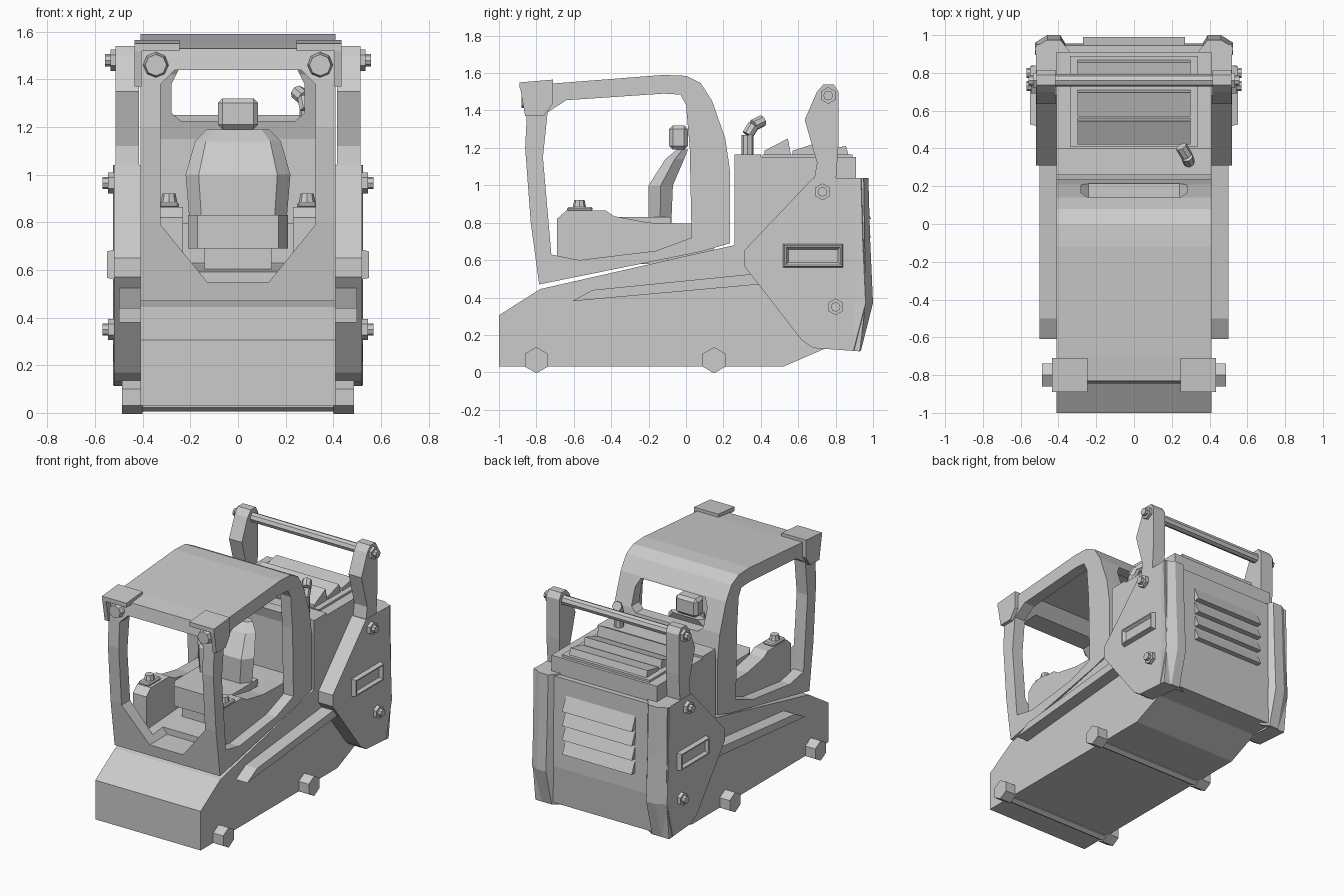
import bpy, bmesh, math
from mathutils import Vector, Matrix

if "Cube" in bpy.data.objects:
    bpy.data.objects.remove(bpy.data.objects["Cube"], do_unlink=True)

GREY = (0.6, 0.6, 0.6, 1)
mat = bpy.data.materials.new("plain grey")
mat.use_nodes = True
mat.diffuse_color = GREY
mat.node_tree.nodes["Principled BSDF"].inputs["Base Color"].default_value = GREY


def finish(name, bm):
    bmesh.ops.recalc_face_normals(bm, faces=bm.faces)
    me = bpy.data.meshes.new(name)
    bm.to_mesh(me)
    bm.free()
    me.materials.append(mat)
    ob = bpy.data.objects.new(name, me)
    bpy.context.collection.objects.link(ob)
    return ob


def prism(name, pts, a, b, axis="x", bevel=0):
    """Extrude a (y,z), (x,z) or (x,y) profile from a to b along x, y or z."""
    place = {"x": lambda p, t: (t, p[0], p[1]),
             "y": lambda p, t: (p[0], t, p[1]),
             "z": lambda p, t: (p[0], p[1], t)}[axis]
    bm = bmesh.new()
    lo, hi = [[bm.verts.new(place(p, t)) for p in pts] for t in (a, b)]
    bm.faces.new(lo)
    bm.faces.new(hi)
    for i in range(len(pts)):
        j = (i + 1) % len(pts)
        bm.faces.new((lo[i], lo[j], hi[j], hi[i]))
    if bevel:
        bmesh.ops.bevel(bm, geom=bm.edges[:], offset=bevel, segments=1, affect="EDGES")
    return finish(name, bm)


def box(name, x, y, z, bevel=0):
    return prism(name, [(y[0], z[0]), (y[1], z[0]), (y[1], z[1]), (y[0], z[1])], *x, bevel=bevel)


def rod(name, p, q, r1, r2=None, sides=6):
    p, q = Vector(p), Vector(q)
    d = q - p
    bm = bmesh.new()
    bmesh.ops.create_cone(bm, cap_ends=True, segments=sides, radius1=r1,
                          radius2=r1 if r2 is None else r2, depth=d.length,
                          matrix=Matrix.Translation((p + q) / 2) @ d.to_track_quat("Z", "Y").to_matrix().to_4x4())
    return finish(name, bm)


def loft(name, rings):
    """Skin a list of equally sized vertex rings and cap both ends."""
    bm = bmesh.new()
    vs = [[bm.verts.new(c) for c in ring] for ring in rings]
    n = len(vs[0])
    for a, b in zip(vs, vs[1:]):
        for i in range(n):
            bm.faces.new((a[i], a[(i + 1) % n], b[(i + 1) % n], b[i]))
    bm.faces.new(vs[0])
    bm.faces.new(vs[-1])
    return finish(name, bm)


def cut(ob, cutters):
    for c in cutters:
        c.hide_render = True
        m = ob.modifiers.new("opening", "BOOLEAN")
        m.operation, m.object, m.solver = "DIFFERENCE", c, "EXACT"
    bpy.context.view_layer.update()
    me = bpy.data.meshes.new_from_object(ob.evaluated_get(bpy.context.evaluated_depsgraph_get()))
    ob.modifiers.clear()
    ob.data = me
    for c in cutters:
        bpy.data.objects.remove(c, do_unlink=True)


# Lower hull and engine housing
prism("lower_body", [(-1, .03), (.52, .03), (.75, .13), (.92, .13), (.92, .6), (.26, .68),
                     (.08, .64), (-.78, .445), (-1, .305)], -.41, .41)
prism("engine_housing", [(.26, .5), (.91, .5), (.91, 1.15), (.4, 1.15), (.4, 1.165), (.26, 1.165)], -.41, .41)

# Cab shell with cavity, side, front and rear openings
cab = prism("cab_frame", [(-.785, .47), (-.83, .8), (-.86, 1.2), (-.85, 1.4), (-.83, 1.53), (-.7, 1.545),
                          (-.12, 1.59), (0, 1.585), (.08, 1.545), (.14, 1.45), (.21, 1.25), (.235, 1.08),
                          (.235, .69), (.08, .645)], -.41, .41)
cavity = prism("cavity_cutter", [(-.72, .585), (-.76, 1.15), (-.74, 1.4), (-.62, 1.51), (-.1, 1.555),
                                 (0, 1.54), (.08, 1.42), (.15, 1.15), (.15, .67), (-.16, .62)], -.33, .33)
sides = prism("side_cutter", [(-.72, .63), (-.765, 1.15), (-.74, 1.39), (-.64, 1.455), (-.12, 1.49), (-.03, 1.485),
                              (0, 1.43), (.02, 1.2), (.03, .72), (-.16, .65), (-.57, .6)], -1, 1)
front = prism("front_cutter", [(-.13, .55), (.13, .55), (.325, .79), (.325, 1.38), (.265, 1.44),
                               (-.265, 1.44), (-.325, 1.38), (-.325, .79)], -1, -.6, "y")
rear = prism("rear_cutter", [(-.24, 1.225), (.24, 1.225), (.28, 1.26), (.28, 1.38), (.25, 1.44),
                             (-.25, 1.44), (-.28, 1.38), (-.28, 1.26)], -.02, .5, "y")
cut(cab, [cavity, sides, front, rear])

# Seat
def seat_ring(y, z, w, d):
    return [(-w, y, z), (-w * .75, y - d, z), (w * .75, y - d, z), (w, y, z), (w * .75, y + d, z), (-w * .75, y + d, z)]

loft("seat_cushion", [[(-.17, -.47, z), (.17, -.47, z), (.21, -.4, z), (.21, -.08, z), (-.21, -.08, z), (-.21, -.4, z)]
                      for z in (.69, .83)])
box("seat_pedestal", (-.14, .14), (-.42, -.1), (.58, .7))
loft("seat_back", [seat_ring(-.14, .76, .2, .06), seat_ring(-.135, 1.0, .22, .065),
                   seat_ring(-.06, 1.14, .18, .05), seat_ring(-.02, 1.19, .13, .03)])
box("headrest", (-.085, .085), (-.09, .01), (1.19, 1.32), .02)
box("rear_shelf", (-.33, .33), (-.1, .15), (.6, .795))

# Louvres on the hood and the rear door
for y, h in ((.42, .1), (.57, .075), (.73, .06)):
    prism("hood_louvre", [(y, 1.14), (y, 1.185), (y + .125, 1.15 + h), (y + .145, 1.14)], -.3, .3)
box("hood_louvre_frame", (-.34, .34), (.41, .89), (1.14, 1.165))
prism("rear_door", [(.88, .13), (.93, .13), (.955, .4), (.945, 1.03), (.88, 1.03)], -.42, .42)
for i in range(4):
    z = .52 + i * .1
    prism("rear_louvre", [(.93, z), (.99, z), (.945, z + .1), (.93, z + .1)], -.27, .27)

# Exhaust
path = [(.29, .33, 1.13), (.29, .33, 1.27), (.28, .36, 1.32), (.25, .41, 1.345)]
for i, (p, q) in enumerate(zip(path, path[1:])):
    rod("exhaust_pipe", p, q, .032, sides=8)

# Crossbar between the arm towers
rod("crossbar", (-.53, .76, 1.48), (.53, .76, 1.48), .033, sides=8)

# Axle rods under the hull
for y in (-.8, .15):
    rod("axle_rod", (-.45, y, .04), (.45, y, .04), .035)

# Parts on both sides
for s, side in ((1, "left"), (-1, "right")):
    # Consoles and joysticks
    prism(side + "_console", [(-.69, .58), (-.69, .82), (-.64, .865), (-.43, .865), (-.385, .835), (-.2, .8),
                              (.03, .795), (.03, .62)], s * .23, s * .335)
    box(side + "_control_pad", (s * .29 - .042, s * .29 + .042), (-.635, -.5), (.86, .885), .008)
    rod(side + "_joystick", (s * .29, -.57, .88), (s * .29, -.57, .92), .036, .028, 8)
    # Roof lamps in their brackets
    prism(side + "_lamp_hood", [(-.89, 1.52), (-.89, 1.55), (-.71, 1.565), (-.71, 1.52)], s * .245, s * .435)
    prism(side + "_lamp_side_plate", [(-.89, 1.54), (-.71, 1.555), (-.71, 1.44), (-.76, 1.37), (-.86, 1.37)],
          s * .405, s * .435)
    rod(side + "_lamp", (s * .345, -.82, 1.46), (s * .345, -.88, 1.46), .058, .045, 8)
    # Arm stub along the hull
    prism(side + "_arm_bar", [(-.61, .38), (-.5, .44), (.5, .54), (.5, .48)], s * .4, s * .5)
    # Rear side plate with chamfered back column
    plate = [(.31, .65), (.31, .57), (.62, .17), (.68, .13), (.93, .112), (.96, .37), (.95, 1.04), (.68, 1.04)]
    prism(side + "_rear_plate", plate, s * .4, s * .52)
    loft(side + "_rear_column", [[(s * .33, .9, z), (s * .52, .9, z), (s * .525, y - .04, z),
                                  (s * .46, y, z), (s * .39, y, z)]
                                 for z, y in ((.115, .935), (.37, 1.0), (.7, .985), (1.04, .975))])
    # Tower carrying the crossbar
    prism(side + "_tower", [(.68, 1.0), (.7, 1.12), (.635, 1.35), (.7, 1.5), (.735, 1.54), (.79, 1.54),
                            (.815, 1.5), (.815, 1.22), (.8, 1.0)], s * .415, s * .515)
    # Raised marker panel with recessed middle
    def rect(x, m):
        return [(x * s, .515 + m, .555 + m), (x * s, .845 - m, .555 + m),
                (x * s, .845 - m, .69 - m), (x * s, .515 + m, .69 - m)]
    loft(side + "_marker_panel", [rect(.5, 0), rect(.55, .012), rect(.55, .02), rect(.53, .033)])
    # Bolts
    for y, z in ((.73, .965), (.8, .35), (.76, 1.48)):
        x = .51 if z < 1.4 else .5
        rod(side + "_bolt_head", (s * x, y, z), (s * (x + .035), y, z), .045)
        rod(side + "_bolt_tip", (s * x, y, z), (s * (x + .058), y, z), .026, sides=8)
    # Axle ends
    for y in (-.8, .15):
        rod(side + "_axle_end", (s * .4, y, .065), (s * .488, y, .065), .07)
